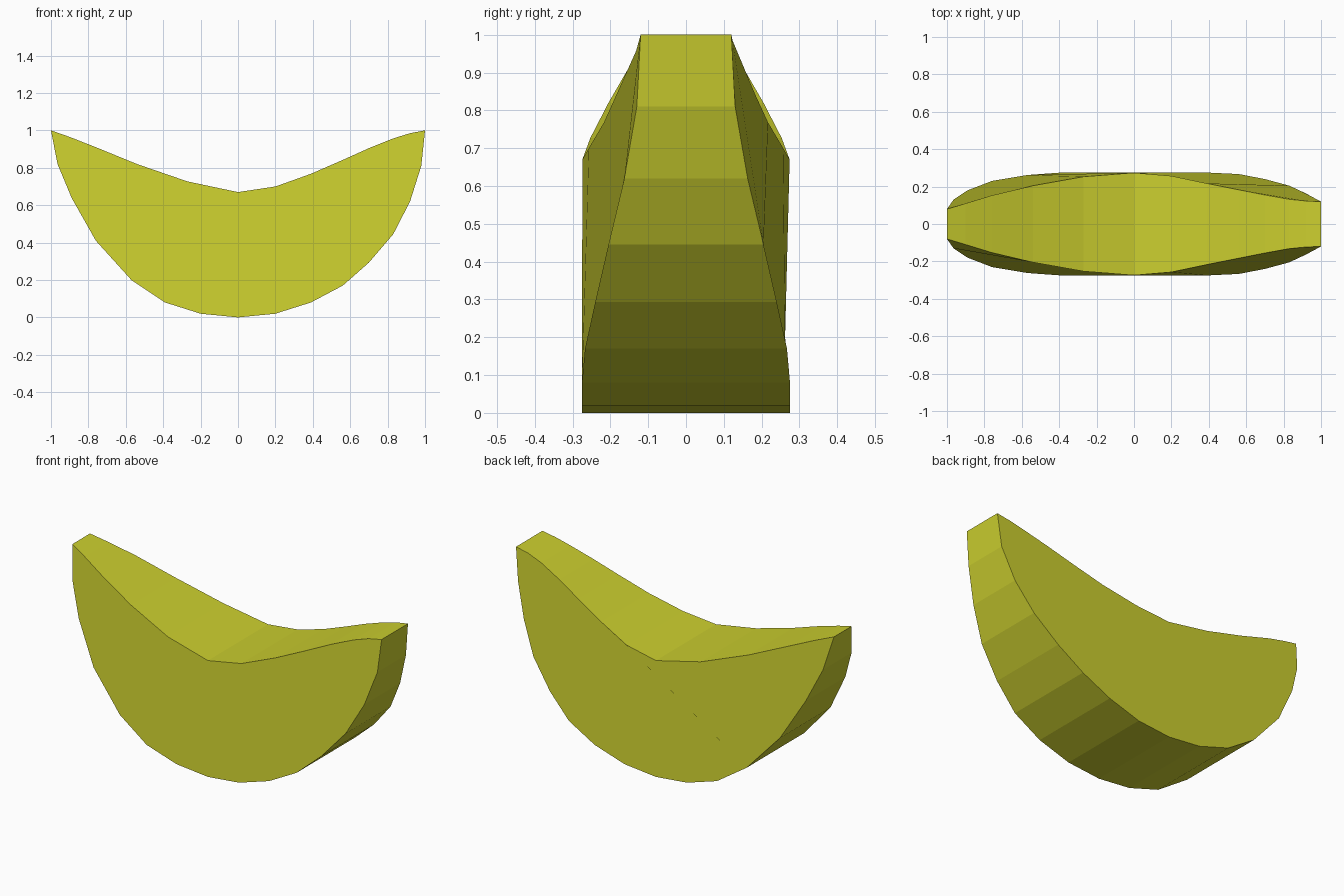
import bpy
import bmesh

if "Cube" in bpy.data.objects:
    bpy.data.objects.remove(bpy.data.objects["Cube"])

# Crescent outline stations: x, z, half thickness
lower = [(-1, 1, .08), (-.965, .82, .13), (-.89, .64, .18), (-.76, .41, .23),
         (-.57, .20, .262), (-.39, .08, .275), (-.2, .02, .275), (0, 0, .275),
         (.2, .02, .275), (.39, .08, .275), (.56, .17, .267), (.70, .293, .24),
         (.83, .445, .205), (.92, .62, .163), (.98, .81, .13), (1, 1, .12)]
upper = [(.92, .985, .123), (.83, .957, .132), (.70, .905, .155), (.56, .842, .183),
         (.39, .768, .217), (.2, .70, .257), (0, .67, .274), (-.27, .727, .253),
         (-.54, .82, .205), (-.76, .91, .153), (-.9, .965, .11)]
outline = lower + upper

# Fruit wedge: two broad side faces joined by a rim
bm = bmesh.new()
front = [bm.verts.new((x, -w, z)) for x, z, w in outline]
back = [bm.verts.new((x, w, z)) for x, z, w in outline]
bm.faces.new(front)
bm.faces.new(back[::-1])
count = len(outline)
for i in range(count):
    j = (i + 1) % count
    bm.faces.new((front[j], front[i], back[i], back[j]))
bmesh.ops.recalc_face_normals(bm, faces=bm.faces[:])

mesh = bpy.data.meshes.new("fruit_wedge")
bm.to_mesh(mesh)
bm.free()

# Single yellow colour
yellow = bpy.data.materials.new("yellow")
yellow.diffuse_color = (0.60, 0.62, 0.028, 1)
yellow.use_nodes = True
yellow.node_tree.nodes["Principled BSDF"].inputs["Base Color"].default_value = yellow.diffuse_color
mesh.materials.append(yellow)

wedge = bpy.data.objects.new("fruit_wedge", mesh)
bpy.context.collection.objects.link(wedge)
